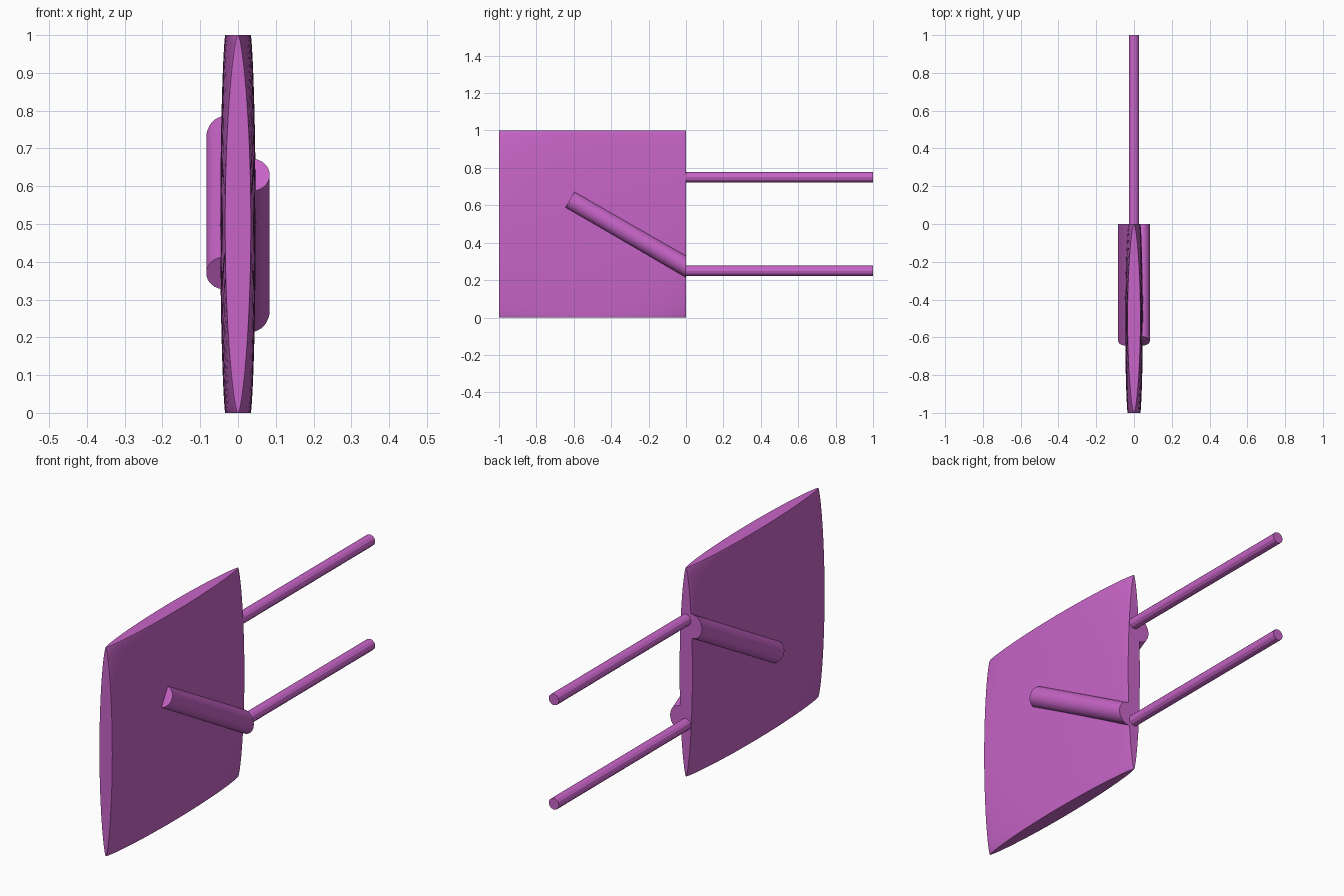
import bpy, bmesh, math
from mathutils import Vector

cube = bpy.data.objects.get("Cube")
if cube:
    bpy.data.objects.remove(cube, do_unlink=True)

# Single orchid colour
COLOUR = (0.58, 0.13, 0.58, 1.0)
mat = bpy.data.materials.new("orchid")
mat.use_nodes = True
mat.diffuse_color = COLOUR
mat.node_tree.nodes["Principled BSDF"].inputs["Base Color"].default_value = COLOUR


def finish(bm, name, angle=None):
    """Turn a bmesh into a coloured object, smooth below the given angle."""
    bmesh.ops.recalc_face_normals(bm, faces=bm.faces[:])
    mesh = bpy.data.meshes.new(name)
    bm.to_mesh(mesh)
    bm.free()
    mesh.materials.append(mat)
    obj = bpy.data.objects.new(name, mesh)
    bpy.context.collection.objects.link(obj)
    if angle:
        bpy.ops.object.select_all(action='DESELECT')
        obj.select_set(True)
        bpy.context.view_layer.objects.active = obj
        bpy.ops.object.shade_smooth_by_angle(angle=math.radians(angle))
    return obj


def cylinder(name, start, end, radius, sides, angle=None, trim_y=None):
    """Cylinder between two points; its far end can be cut square to y."""
    start, end = Vector(start), Vector(end)
    axis = (end - start).normalized()
    turn = axis.to_track_quat('Z', 'Y')
    bm = bmesh.new()
    bmesh.ops.create_cone(bm, cap_ends=True, segments=sides, radius1=radius,
                          radius2=radius, depth=(end - start).length)
    for v in bm.verts:
        far = v.co.z > 0
        v.co = turn @ v.co + (start + end) / 2
        if far and trim_y is not None:
            v.co += axis * ((trim_y - v.co.y) / axis.y)
    return finish(bm, name, angle)


# Pillow-shaped panel: square outline, lens-shaped edges, bulging faces
def bulge(s):
    return max(0.0, 1 - s * s) ** 0.7


bm = bmesh.new()
bmesh.ops.create_cube(bm, size=2)
long_edges = [e for e in bm.edges
              if abs(e.verts[0].co.x - e.verts[1].co.x) < 0.1]
bmesh.ops.subdivide_edges(bm, edges=long_edges, cuts=23, use_grid_fill=True)
for v in bm.verts:
    s, t = (math.sin(math.pi / 2 * c) for c in (v.co.y, v.co.z))
    f, g = bulge(s), bulge(t)
    half = 0.001 + 0.033 * (f + g) - 0.020 * f * g
    v.co = (math.copysign(half, v.co.x), -0.5 + 0.5 * s, 0.5 + 0.5 * t)
finish(bm, "panel", 35)

# Slanted struts on the two faces, opposite slopes, cut flush with the back
for name, side in (("left_strut", 1), ("right_strut", -1)):
    cylinder(name, (side * 0.034, -0.62, 0.5 + side * 0.13),
             (side * 0.034, 0, 0.5 - side * 0.228), 0.05, 32, 35, trim_y=0)

# Two straight rods out of the back
for name, z in (("lower_rod", 0.25), ("upper_rod", 0.75)):
    cylinder(name, (0, 0, z), (0, 1, z), 0.027, 12)
